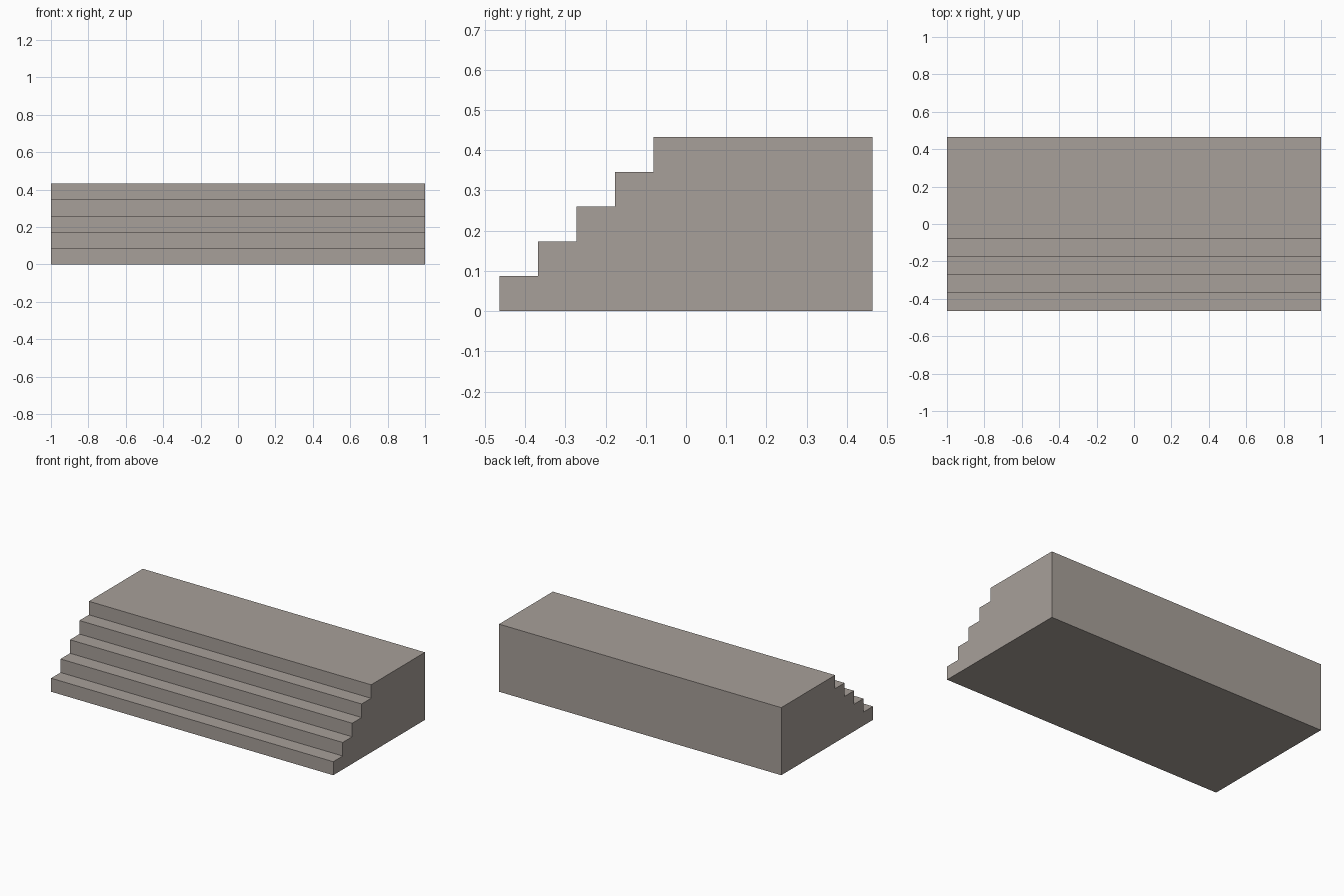
import bpy
import bmesh

cube = bpy.data.objects.get("Cube")
if cube:
    bpy.data.objects.remove(cube, do_unlink=True)

WIDTH, DEPTH, HEIGHT = 2.0, 0.928, 0.433
STEPS, TREAD = 5, 0.0958
RISE = HEIGHT / STEPS

# Warm grey stone
stone = bpy.data.materials.new("warm_grey_stone")
colour = (0.39, 0.35, 0.32, 1.0)
stone.diffuse_color = colour
stone.use_nodes = True
stone.node_tree.nodes["Principled BSDF"].inputs["Base Color"].default_value = colour

# Stepped side profile (y, z): risers and treads, then the back wall
profile = []
for i in range(STEPS):
    y = -DEPTH / 2 + i * TREAD
    profile += [(y, i * RISE), (y, (i + 1) * RISE)]
profile += [(DEPTH / 2, HEIGHT), (DEPTH / 2, 0)]

# Sweep the profile across the full width
bm = bmesh.new()
side = bm.faces.new([bm.verts.new((-WIDTH / 2, y, z)) for y, z in profile])
swept = bmesh.ops.extrude_face_region(bm, geom=[side], use_keep_orig=True)
moved = [v for v in swept["geom"] if isinstance(v, bmesh.types.BMVert)]
bmesh.ops.translate(bm, verts=moved, vec=(WIDTH, 0, 0))
bmesh.ops.recalc_face_normals(bm, faces=bm.faces[:])

mesh = bpy.data.meshes.new("stepped_platform")
bm.to_mesh(mesh)
bm.free()
mesh.materials.append(stone)
platform = bpy.data.objects.new("stepped_platform", mesh)
bpy.context.collection.objects.link(platform)
